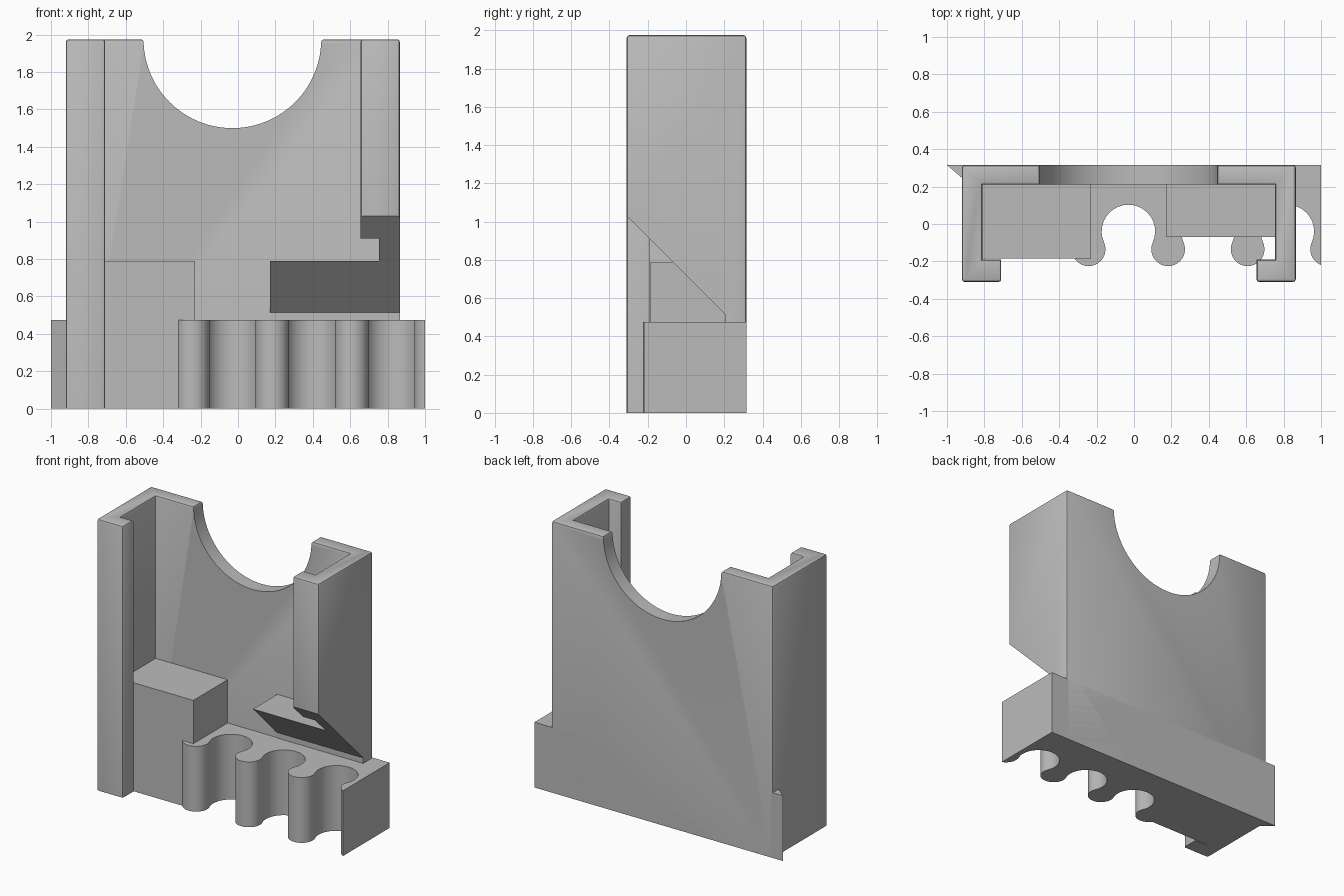
import bpy
import bmesh
from math import cos, sin, radians, pi
from mathutils import Matrix

if "Cube" in bpy.data.objects:
    bpy.data.objects.remove(bpy.data.objects["Cube"], do_unlink=True)

grey = bpy.data.materials.new("light_grey")
grey.use_nodes = True
grey.diffuse_color = (0.5, 0.5, 0.5, 1)
grey.node_tree.nodes["Principled BSDF"].inputs["Base Color"].default_value = (0.5, 0.5, 0.5, 1)

TOP, BACK, FRONT = 1.975, 0.315, -0.31
LEFT, RIGHT, MID = -0.92, 0.865, -0.03
BASE_H = 0.475


def extrude(name, outline, low, high, axis="z", bevel_if=None):
    """Solid from a 2D outline, extruded along z (xy outline) or x (yz outline)."""
    bm = bmesh.new()
    place = (lambda a, b, h: (a, b, h)) if axis == "z" else (lambda a, b, h: (h, a, b))
    face = bm.faces.new([bm.verts.new(place(a, b, low)) for a, b in outline])
    new = bmesh.ops.extrude_face_region(bm, geom=[face])["geom"]
    shift = place(0, 0, high - low)
    bmesh.ops.translate(bm, vec=shift, verts=[v for v in new if isinstance(v, bmesh.types.BMVert)])
    bmesh.ops.recalc_face_normals(bm, faces=bm.faces)
    if bevel_if:
        bevel(bm, bevel_if)
    return finish(name, bm)


def bevel(bm, rule):
    edges = [e for e in bm.edges if rule(e)]
    bmesh.ops.bevel(bm, geom=edges, offset=0.014, segments=2, profile=0.5, affect="EDGES")


def finish(name, bm):
    mesh = bpy.data.meshes.new(name)
    bm.to_mesh(mesh)
    bm.free()
    mesh.materials.append(grey)
    ob = bpy.data.objects.new(name, mesh)
    bpy.context.collection.objects.link(ob)
    return ob


def activate(ob):
    bpy.ops.object.select_all(action="DESELECT")
    ob.select_set(True)
    bpy.context.view_layer.objects.active = ob


def cut(ob, cutter):
    activate(ob)
    mod = ob.modifiers.new("cut", "BOOLEAN")
    mod.operation, mod.solver, mod.object = "DIFFERENCE", "EXACT", cutter
    bpy.ops.object.modifier_apply(modifier=mod.name)


def box(name, x0, x1, y0, y1, z0, z1):
    return extrude(name, [(x0, y0), (x1, y0), (x1, y1), (x0, y1)], z0, z1)


# Channel-shaped housing with two inward lips
half = [(0.11, 0.21), (0.11, -0.19), (0.21, -0.19), (0.21, FRONT), (0, FRONT), (0, BACK)]
outline = [(LEFT + d, y) for d, y in half] + [(RIGHT - d, y) for d, y in reversed(half)]


def outer_corner(e):
    a, b = e.verts
    upright = abs(a.co.z - b.co.z) > 1
    return upright and (a.co.y < -0.3 or a.co.y > 0.3)


housing = extrude("channel_housing", outline, 0, TOP, bevel_if=outer_corner)

# Half-round opening in the top of the back wall
bm = bmesh.new()
bmesh.ops.create_cone(bm, cap_ends=True, segments=96, radius1=0.475, radius2=0.475, depth=1,
                      matrix=Matrix.Translation((MID, 0.3, TOP)) @ Matrix.Rotation(pi / 2, 4, "X"))
round_cutter = finish("round_cutter", bm)
cut(housing, round_cutter)

# Softened rim around the top faces
bm = bmesh.new()
bm.from_mesh(housing.data)
bmesh.ops.remove_doubles(bm, verts=bm.verts, dist=0.0005)
bevel(bm, lambda e: all(v.co.z > TOP - 0.001 for v in e.verts)
      and any(abs(f.normal.z) < 0.5 for f in e.link_faces))
bm.to_mesh(housing.data)
bm.free()

# Filler blocks inside the channel
left_block = box("left_filler_block", LEFT + 0.1, -0.23, -0.185, 0.25, 0, 0.79)
right_block = box("right_filler_block", 0.17, RIGHT - 0.1, -0.185, 0.25, 0, 0.79)

# Sloped clearance under the right-hand side
slope = [(-0.5, -0.1), (0.205, -0.1), (0.205, 0.515), (-0.5, 1.22)]
slope_cutter = extrude("slope_cutter", slope, 0.1, 1.2, axis="x")
cut(housing, slope_cutter)
cut(right_block, slope_cutter)
for helper in (round_cutter, slope_cutter):
    bpy.data.objects.remove(helper, do_unlink=True)


# Clip base: round prongs alternating with tangent round slots
def arc(cx, cy, r, start, end, n=20):
    angles = [radians(start + (end - start) * i / n) for i in range(n + 1)]
    return [(cx + r * cos(a), cy + r * sin(a)) for a in angles]


PITCH, TANGENT = 0.425, 24
comb = [(1, BACK), (-1, BACK), (-0.9, 0.23), (-0.33, 0.23)]
for i in range(4):
    x = MID - PITCH / 2 + i * PITCH
    first, last = i == 0, i == 3
    comb += arc(x, -0.135, 0.09, 180 if first else 180 - TANGENT, 249 if last else 360 + TANGENT)
    if not last:
        comb += arc(x + PITCH / 2, -0.04, 0.143, 180 + TANGENT, -TANGENT)[1:-1]
comb[-1] = (1, comb[-1][1])
base = extrude("clip_base", comb, 0, BASE_H)

for ob in (housing, left_block, right_block, base):
    activate(ob)
    bpy.ops.object.shade_smooth_by_angle(angle=radians(30))
